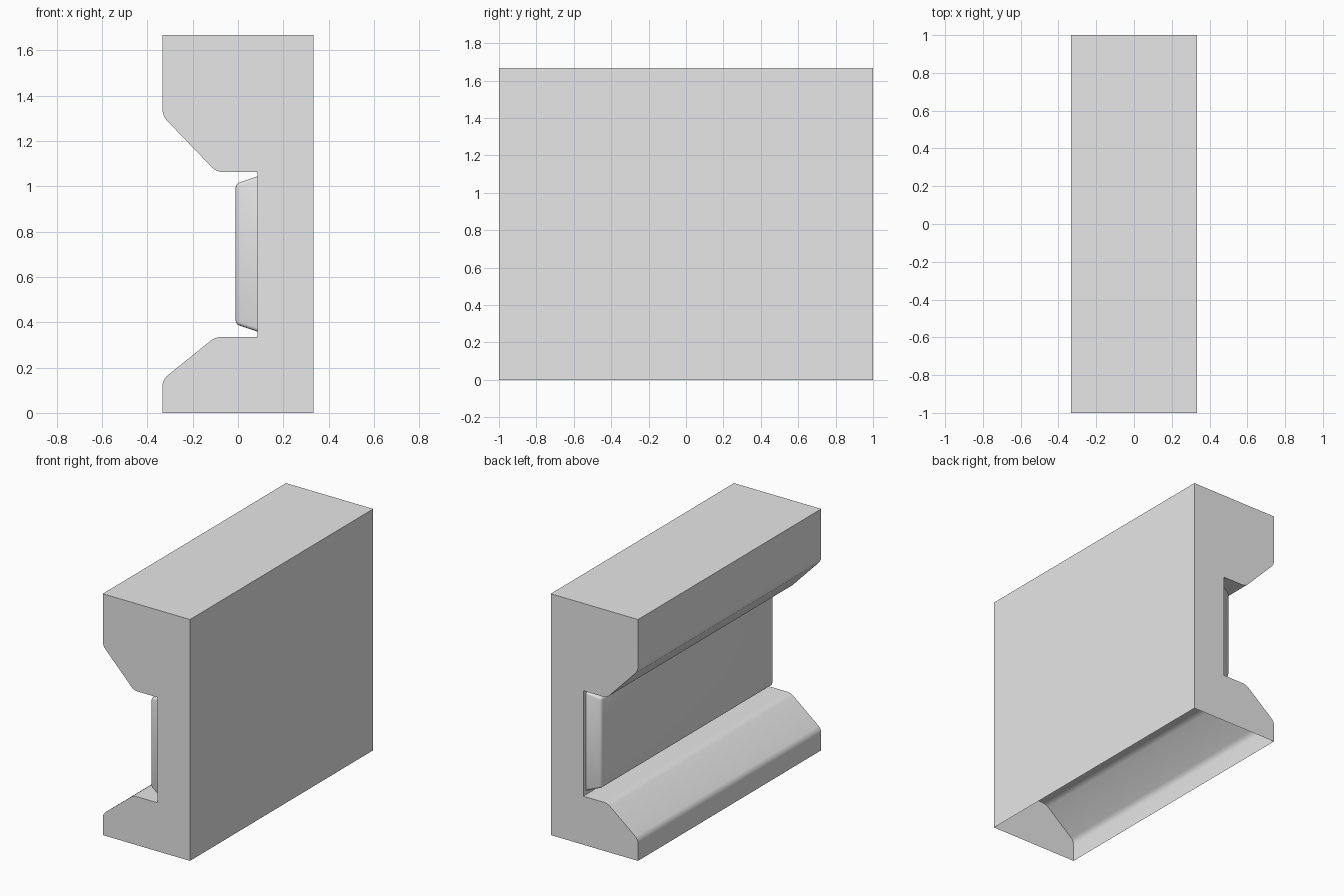
import bpy, bmesh

cube = bpy.data.objects.get("Cube")
if cube:
    bpy.data.objects.remove(cube, do_unlink=True)

grey = bpy.data.materials.new("plain_grey")
grey.diffuse_color = (0.8, 0.8, 0.8, 1)
grey.use_nodes = True
grey.node_tree.nodes["Principled BSDF"].inputs["Base Color"].default_value = (0.8, 0.8, 0.8, 1)


def finish(bm, name):
    """Turn a bmesh into a smooth-shaded object that keeps its sharp edges."""
    mesh = bpy.data.meshes.new(name)
    bm.to_mesh(mesh)
    bm.free()
    mesh.materials.append(grey)
    obj = bpy.data.objects.new(name, mesh)
    bpy.context.collection.objects.link(obj)
    bpy.ops.object.select_all(action='DESELECT')
    obj.select_set(True)
    bpy.context.view_layer.objects.active = obj
    bpy.ops.object.shade_smooth_by_angle(angle=0.6)
    return obj


# Moulding body: channel profile swept along y
profile = [(0.333, 0), (0.333, 1.667), (-0.333, 1.667), (-0.333, 1.31),
           (-0.095, 1.063), (0.085, 1.063), (0.085, 0.335), (-0.1, 0.335),
           (-0.333, 0.147), (-0.333, 0)]
rounded = (3, 4, 7, 8)
bm = bmesh.new()
verts = [bm.verts.new((x, -1, z)) for x, z in profile]
face = bm.faces.new(verts)
sweep = bmesh.ops.extrude_face_region(bm, geom=[face], use_keep_orig=True)["geom"]
bmesh.ops.translate(bm, vec=(0, 2, 0),
                    verts=[v for v in sweep if isinstance(v, bmesh.types.BMVert)])
bmesh.ops.recalc_face_normals(bm, faces=bm.faces)

# Soften the lips of the channel
corners = [verts[i] for i in rounded]
lips = [e for v in corners for e in v.link_edges
        if abs(e.verts[0].co.y - e.verts[1].co.y) > 1]
bmesh.ops.bevel(bm, geom=lips, offset=0.025, segments=4, profile=0.5, affect='EDGES')

# The underside is open
bm.normal_update()
bmesh.ops.delete(bm, geom=[f for f in bm.faces if f.normal.z < -0.9
                           and f.calc_center_median().z < 0.01], context='FACES')
finish(bm, "channel_body")

# Raised panel on the channel wall: tapered block with rounded front edges
bm = bmesh.new()
bmesh.ops.create_cube(bm, size=1)
for v in bm.verts:
    outer = v.co.x < 0
    half_y, half_z = (0.937, 0.31) if outer else (0.97, 0.342)
    v.co = (-0.01 if outer else 0.085,
            half_y if v.co.y > 0 else -half_y,
            0.701 + (half_z if v.co.z > 0 else -half_z))
bm.normal_update()
bmesh.ops.delete(bm, geom=[f for f in bm.faces if f.normal.x > 0.9], context='FACES')
edges = [e for e in bm.edges if not e.is_boundary]
bmesh.ops.bevel(bm, geom=edges, offset=0.015, segments=3, profile=0.5, affect='EDGES')
finish(bm, "raised_panel")
